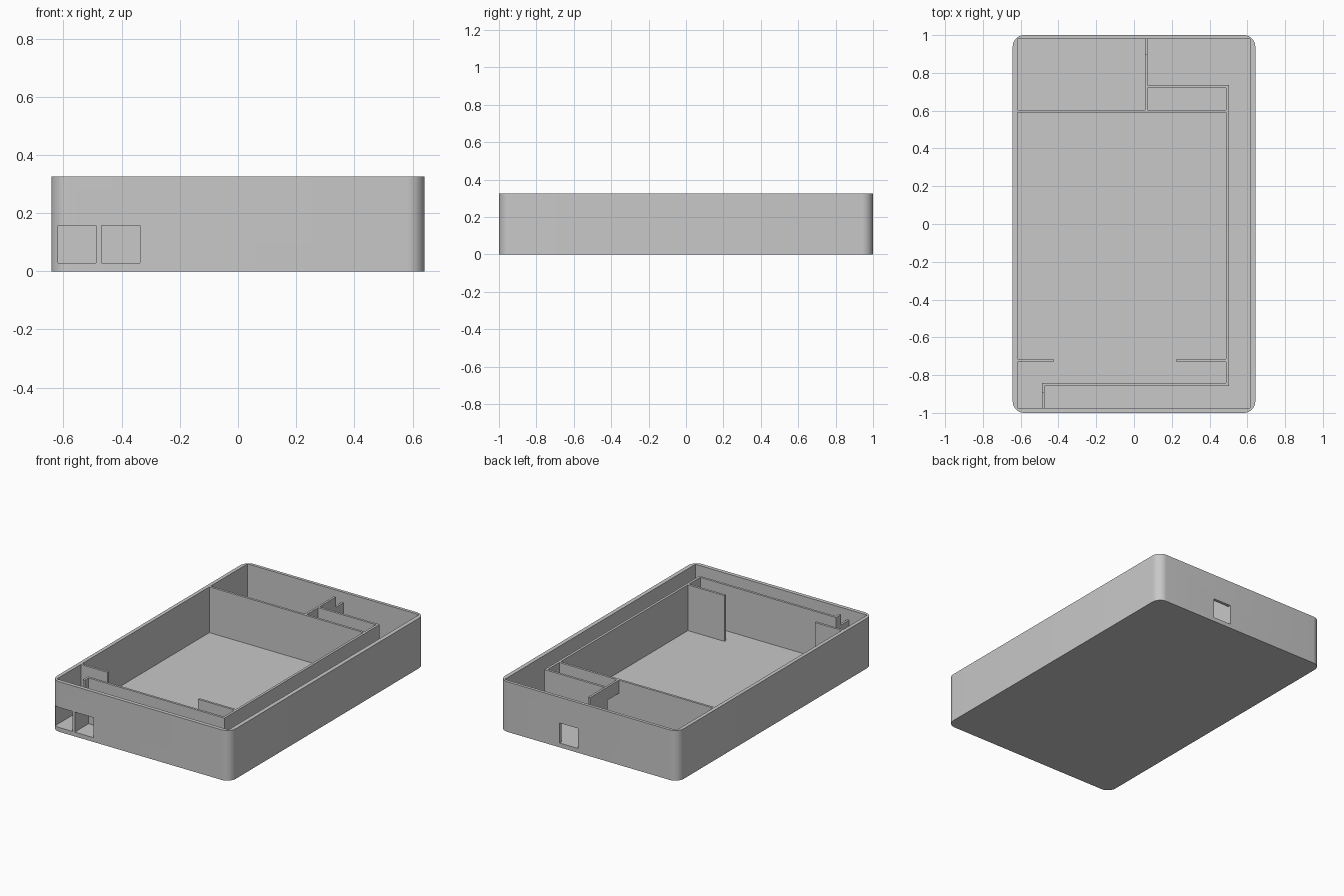
import bpy
import bmesh

cube = bpy.data.objects.get("Cube")
if cube:
    bpy.data.objects.remove(cube, do_unlink=True)

# Single grey plastic
GREY = (0.58, 0.58, 0.58, 1)
plastic = bpy.data.materials.new("grey plastic")
plastic.use_nodes = True
plastic.diffuse_color = GREY
plastic.node_tree.nodes["Principled BSDF"].inputs["Base Color"].default_value = GREY

HEIGHT, FLOOR, NOTCH = 0.325, 0.028, 0.257
PORT_TOP = 0.158


def box(name, x, y, z, radius=0):
    """Box from (low, high) ranges, with optional rounded upright edges."""
    bm = bmesh.new()
    bmesh.ops.create_cube(bm, size=1)
    for v in bm.verts:
        for axis, span in enumerate((x, y, z)):
            v.co[axis] = span[1] if v.co[axis] > 0 else span[0]
    if radius:
        upright = [e for e in bm.edges
                   if abs(e.verts[0].co.z - e.verts[1].co.z) > 0.01]
        bmesh.ops.bevel(bm, geom=upright, offset=radius, segments=10,
                        profile=0.5, affect='EDGES')
    mesh = bpy.data.meshes.new(name)
    bm.to_mesh(mesh)
    bm.free()
    mesh.materials.append(plastic)
    obj = bpy.data.objects.new(name, mesh)
    bpy.context.collection.objects.link(obj)
    return obj


def cut(target, x, y, z):
    """Remove a box-shaped volume from the target."""
    cutter = box("cutter", x, y, z)
    cutter.hide_render = True
    mod = target.modifiers.new("cut", 'BOOLEAN')
    mod.operation = 'DIFFERENCE'
    mod.solver = 'EXACT'
    mod.object = cutter
    bpy.context.view_layer.objects.active = target
    bpy.ops.object.modifier_apply(modifier=mod.name)
    bpy.data.objects.remove(cutter, do_unlink=True)


# Outer tray with square-cornered cavity
L, R, F, B = -0.618, 0.615, -0.975, 0.98
tray = box("tray", (-0.642, 0.642), (-1, 1), (0, HEIGHT), 0.06)
cut(tray, (L, R), (F, B), (FLOOR, HEIGHT + 0.1))

# Port openings: two in the front wall, one in the back wall
port_z = (FLOOR, PORT_TOP)
cut(tray, (L, -0.488), (-1.1, F + 0.01), port_z)
cut(tray, (-0.47, -0.337), (-1.1, F + 0.01), port_z)
cut(tray, (0.076, 0.207), (B - 0.01, 1.1), port_z)

# Full-height partitions
FULL = (FLOOR, HEIGHT)
partitions = {
    "rear_divider": ((L, 0.487), (0.589, 0.604)),
    "side_partition": ((0.487, 0.503), (-0.857, 0.735)),
    "rear_bay_wall": ((0.072, 0.487), (0.72, 0.735)),
    "front_partition": ((-0.488, 0.487), (-0.857, -0.842)),
    "right_stop": ((L, -0.425), (-0.73, -0.715)),
    "left_stop": ((0.225, 0.487), (-0.73, -0.715)),
    "rear_port_wall": ((0.058, 0.072), (0.72, 0.9)),
    "front_port_wall": ((-0.488, -0.473), (-0.895, -0.857)),
}
for name, (x, y) in partitions.items():
    box(name, x, y, FULL)

# Lowered ends beside the outer walls, leaving cable notches
box("rear_port_wall_low_end", (0.058, 0.072), (0.9, B), (FLOOR, NOTCH))
box("front_port_wall_low_end", (-0.488, -0.473), (F, -0.895), (FLOOR, NOTCH))

# Bridge above the passage into the rear bay
box("rear_bay_bridge", (0.058, 0.072), (0.604, 0.72), (0.24, HEIGHT))

# Smooth rounded corners, crisp edges elsewhere
bpy.ops.object.select_all(action='DESELECT')
tray.select_set(True)
bpy.context.view_layer.objects.active = tray
bpy.ops.object.shade_smooth_by_angle(angle=0.5)
